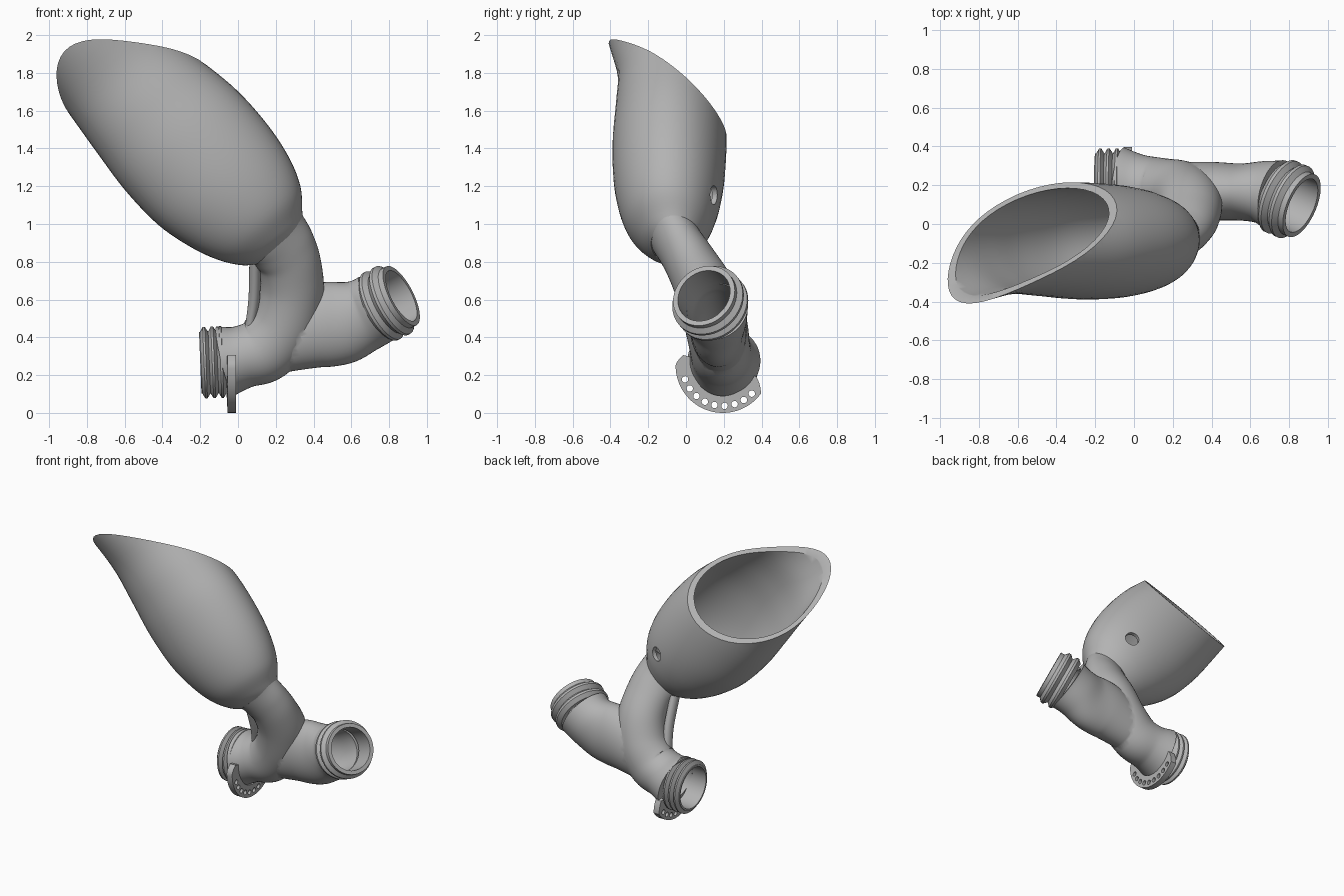
import bpy, bmesh, math
from mathutils import Vector

if "Cube" in bpy.data.objects:
    bpy.data.objects.remove(bpy.data.objects["Cube"])

grey = bpy.data.materials.new("matte_grey")
grey.use_nodes = True
grey.diffuse_color = (0.45, 0.45, 0.45, 1)
grey.node_tree.nodes["Principled BSDF"].inputs["Base Color"].default_value = (0.45, 0.45, 0.45, 1)

SIDES = 48
Y = Vector((0, 1, 0))
ANGLES = [2 * math.pi * i / SIDES for i in range(SIDES)]


def spline(rows, steps):
    """Smooth interpolation through rows of numbers."""
    out = []
    for i in range(len(rows) - 1):
        a, b = rows[max(i - 1, 0)], rows[i]
        c, d = rows[i + 1], rows[min(i + 2, len(rows) - 1)]
        for k in range(steps):
            s = k / steps
            out.append([q + 0.5 * s * (r - p + s * (2 * p - 5 * q + 4 * r - w + s * (3 * (q - r) + w - p)))
                        for p, q, r, w in zip(a, b, c, d)])
    return out + [list(rows[-1])]


def finish(name, bm):
    bmesh.ops.recalc_face_normals(bm, faces=bm.faces)
    mesh = bpy.data.meshes.new(name)
    bm.to_mesh(mesh)
    bm.free()
    mesh.materials.append(grey)
    ob = bpy.data.objects.new(name, mesh)
    bpy.context.collection.objects.link(ob)
    return ob


def loft(rings, loop=False, caps=False):
    bm = bmesh.new()
    vs = [[bm.verts.new(p) for p in ring] for ring in rings]
    pairs = list(zip(vs, vs[1:])) + ([(vs[-1], vs[0])] if loop else [])
    for a, b in pairs:
        n = len(a)
        for i in range(n):
            bm.faces.new((a[i], a[(i + 1) % n], b[(i + 1) % n], b[i]))
    if caps:
        bm.faces.new(vs[0])
        bm.faces.new(vs[-1])
    return bm


def ellipse(centre, axis, ra, rb):
    """Ring across an axis: ra in the xz plane, rb sideways."""
    b = axis.cross(Y).normalized()
    c = axis.cross(b).normalized()
    return [centre + b * ra * math.cos(a) + c * rb * math.sin(a) for a in ANGLES]


def tube(name, rows, shrink=0.0, extend=0.0):
    pts = spline(rows, 6)
    pos = [Vector(p[:3]) for p in pts]
    n = len(pos)
    tan = [(pos[min(i + 1, n - 1)] - pos[max(i - 1, 0)]).normalized() for i in range(n)]
    pos[0] -= tan[0] * extend
    pos[-1] += tan[-1] * extend
    return finish(name, loft([ellipse(p, t, r[3] - shrink, r[4] - shrink)
                              for p, t, r in zip(pos, tan, pts)], caps=True))


def boolean(ob, other, operation):
    mod = ob.modifiers.new("cut", 'BOOLEAN')
    mod.operation, mod.solver, mod.object = operation, 'EXACT', other
    bpy.context.view_layer.objects.active = ob
    bpy.ops.object.modifier_apply(modifier=mod.name)
    bpy.data.objects.remove(other)


def smooth(ob, degrees=35):
    bpy.ops.object.select_all(action='DESELECT')
    ob.select_set(True)
    bpy.context.view_layer.objects.active = ob
    bpy.ops.object.shade_smooth_by_angle(angle=math.radians(degrees))


def cylinder_mesh(bm, centre, axis, radius, depth):
    rot = axis.to_track_quat('Z', 'Y').to_matrix().to_4x4()
    rot.translation = centre
    bmesh.ops.create_cone(bm, cap_ends=True, segments=24, radius1=radius,
                          radius2=radius, depth=depth, matrix=rot)


# Branching pipe: a bent pipe up to the cup, and a flattened side branch
bent = [(-0.07, 0.2, 0.272, 0.19, 0.195), (0.03, 0.19, 0.298, 0.166, 0.168),
        (0.14, 0.18, 0.34, 0.178, 0.16), (0.24, 0.16, 0.46, 0.178, 0.165),
        (0.285, 0.11, 0.63, 0.17, 0.16), (0.275, 0.03, 0.785, 0.165, 0.14),
        (0.235, -0.03, 0.88, 0.175, 0.128), (0.185, -0.075, 0.95, 0.185, 0.125)]
branch = [(0.2, 0.18, 0.38, 0.175, 0.14), (0.4, 0.17, 0.455, 0.22, 0.15),
          (0.55, 0.165, 0.478, 0.22, 0.147), (0.66, 0.163, 0.515, 0.195, 0.162),
          (0.735, 0.148, 0.554, 0.19, 0.185)]
main_bore = [(-0.07, 0.2, 0.268, 0.15, 0.15), (0.1, 0.19, 0.32, 0.14, 0.13),
             (0.3, 0.175, 0.42, 0.15, 0.12), (0.5, 0.168, 0.475, 0.16, 0.118),
             (0.64, 0.164, 0.51, 0.15, 0.13), (0.735, 0.148, 0.554, 0.148, 0.148)]
pipe = tube("branching_pipe", bent)
boolean(pipe, tube("branch", branch), 'UNION')
boolean(pipe, tube("main_bore", main_bore, extend=0.01), 'DIFFERENCE')
boolean(pipe, tube("cup_bore", bent[4:], shrink=0.03, extend=0.01), 'DIFFERENCE')
smooth(pipe)


# Threaded collars
def collar(name, mouth, axis, length, bore, root, crest, ridges, lip):
    pitch = (length - lip) / ridges
    profile = [(0, bore), (0, root), (lip, root)]
    for i in range(ridges):
        d = lip + i * pitch
        profile += [(d + pitch * 0.35, crest), (d + pitch * 0.6, crest), (d + pitch, root)]
    profile.append((length, bore))
    axis = Vector(axis).normalized()
    rings = [ellipse(Vector(mouth) - axis * d, axis, r, r) for d, r in profile]
    smooth(finish(name, loft(rings, loop=True)), 25)


collar("lower_threaded_collar", (-0.2, 0.2, 0.265), (-1, 0, -0.04), 0.135, 0.15, 0.163, 0.19, 3, 0.005)
collar("upper_threaded_collar", (0.865, 0.095, 0.62), (0.83, -0.36, 0.43), 0.16, 0.148, 0.175, 0.2, 2, 0.03)

# Crescent plate with a row of holes under the lower collar
HUB = Vector((-0.035, 0.195, 0.25))


def on_plate(degrees, radius, x=0.0):
    a = math.radians(degrees)
    return HUB + Vector((x, radius * math.cos(a), radius * math.sin(a)))


def rim_radius(degrees):
    """Outer edge, tapering at both tips."""
    return 0.25 - 0.0025 * max(0, 178 - degrees) - 0.0035 * max(0, degrees - 324)


arc = [165 + 177 * i / 48 for i in range(49)]
plate = finish("perforated_plate", loft(
    [[on_plate(a, r, x) for r, x in ((0.16, -0.025), (rim_radius(a), -0.02),
                                     (rim_radius(a), 0.025), (0.16, 0.025))]
     for a in arc], caps=True))
bm = bmesh.new()
for i in range(9):
    cylinder_mesh(bm, on_plate(200 + 14.5 * i, 0.213), Vector((1, 0, 0)), 0.017, 0.2)
boolean(plate, finish("plate_holes", bm), 'DIFFERENCE')
smooth(plate)

# Thin strut between the lower pipe and the cup
smooth(tube("strut", [(0.06, 0.13, 0.44, 0.025, 0.035), (0.085, 0.08, 0.6, 0.03, 0.04),
                      (0.09, 0.0, 0.8, 0.03, 0.04)]))

# Cup: rows are distance along the axis, left and right reach, front and back reach
cup_rows = [(-0.005, -0.165, 0.165, -0.185, 0.055), (0.045, -0.23, 0.2, -0.24, 0.09),
            (0.15, -0.305, 0.28, -0.315, 0.14), (0.3, -0.37, 0.335, -0.36, 0.18),
            (0.5, -0.42, 0.365, -0.385, 0.205), (0.75, -0.43, 0.365, -0.388, 0.215),
            (1.0, -0.41, 0.325, -0.372, 0.21), (1.25, -0.385, 0.27, -0.362, 0.2),
            (1.5, -0.36, 0.2, -0.41, 0.19), (1.65, -0.34, 0.16, -0.44, 0.18)]
base = Vector((0.22, 0, 0.9))
along, across = Vector((-0.66, 0, 0.75)), Vector((0.75, 0, 0.66))


def cup_wall(inset):
    rings = []
    for t, left, right, front, back in spline(cup_rows, 5):
        mid = base + along * t + across * (left + right) / 2 + Y * (front + back) / 2
        ru, rv = (right - left) / 2 - inset, (back - front) / 2 - inset
        rings.append([mid + across * ru * math.cos(a) + Y * rv * math.sin(a) for a in ANGLES])
    return rings


bm = loft(cup_wall(0.03)[::-1] + cup_wall(0))
# Slanted flat rim
bmesh.ops.bisect_plane(bm, geom=bm.verts[:] + bm.edges[:] + bm.faces[:], dist=0.0001,
                       plane_co=(0, 0, 1.815), plane_no=(-0.36, 1.1, 1), clear_outer=True)
bmesh.ops.bridge_loops(bm, edges=[e for e in bm.edges if e.is_boundary])
cup = finish("cup", bm)

# Vent hole in the back of the cup
bm = bmesh.new()
cylinder_mesh(bm, Vector((0.13, 0.12, 1.15)), Vector((0.35, 0.93, 0.1)), 0.05, 0.25)
boolean(cup, finish("vent_cutter", bm), 'DIFFERENCE')
smooth(cup)
